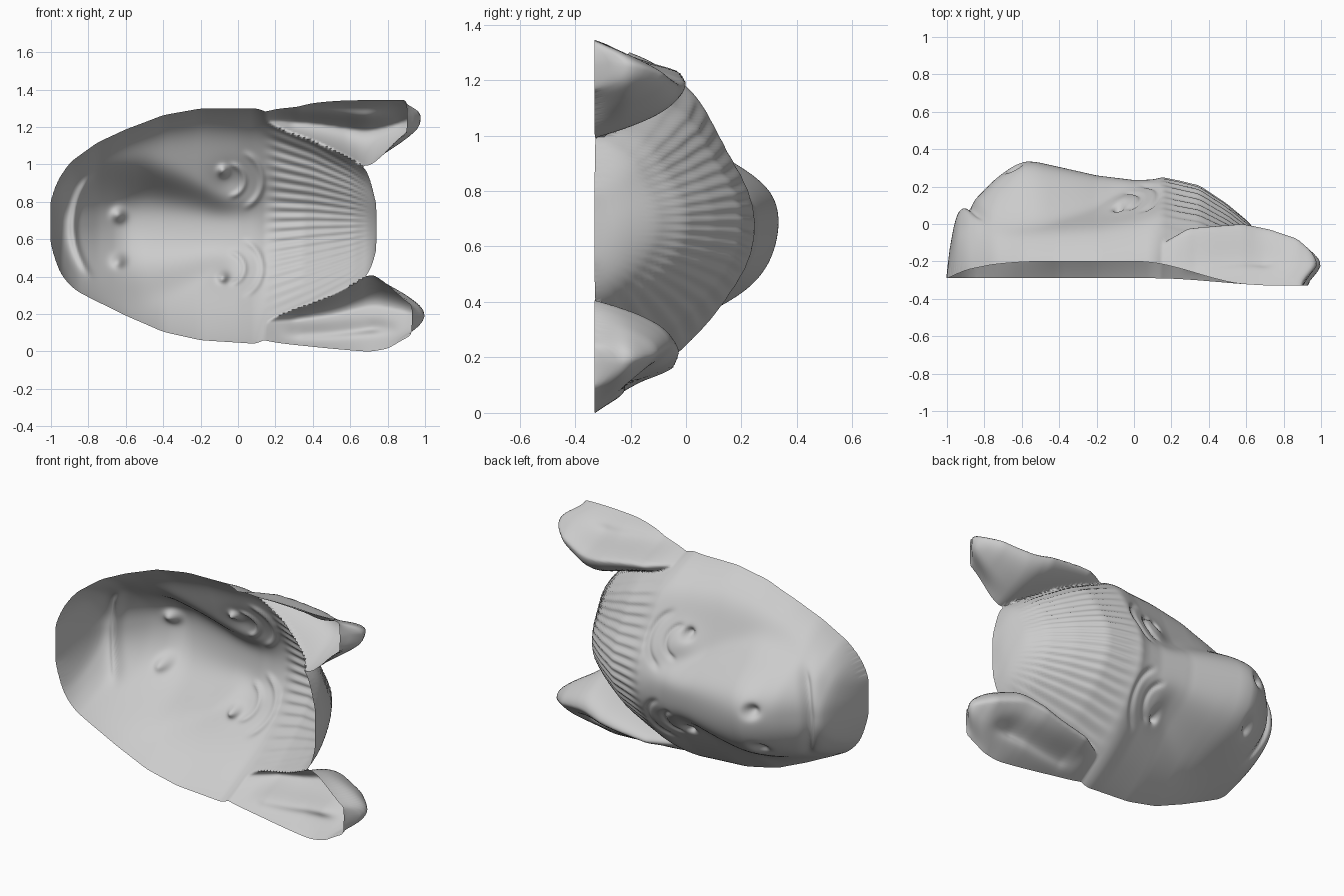
import bpy
import bmesh
from math import exp, sin, pi, hypot, atan2

default = bpy.data.objects.get("Cube")
if default:
    bpy.data.objects.remove(default, do_unlink=True)

BASE = -0.34
STEP = 0.01
MIDDLE = 0.645


# Helper curves
def smooth(a, b, value):
    t = min(1, max(0, (value - a) / (b - a)))
    return t * t * (3 - 2 * t)


def linear(points, x):
    if x <= points[0][0]:
        return points[0][1]
    for (xa, ya), (xb, yb) in zip(points, points[1:]):
        if x <= xb:
            return ya + (yb - ya) * (x - xa) / (xb - xa)
    return points[-1][1]


def profile(points, x, blur=0.02):
    """Read a profile with its corners rounded off."""
    offsets = (-2, -1, 0, 1, 2)
    return sum(linear(points, x + blur * k) for k in offsets) / len(offsets)


def spot(x, z, cx, cz, radius):
    return exp(-((x - cx) ** 2 + (z - cz) ** 2) / radius ** 2)


def arc(x, z, cx, cz, radius, width, facing, spread):
    """Soft curved line around a centre, facing +x (1) or -x (-1)."""
    dx, dz = (x - cx) * facing, z - cz
    line = exp(-((hypot(dx, dz) - radius) / width) ** 2)
    return line * (1 - smooth(spread * 0.6, spread, abs(atan2(dz, dx))))


# Head outline and ridge along its length
HEAD_LOW = [(-1.02, .64), (-1, .57), (-.97, .46), (-.93, .39), (-.87, .33), (-.6, .18),
            (-.4, .09), (-.2, .045), (.1, .03), (.4, .2), (.6, .33), (.7, .42), (.75, .5),
            (.78, .58)]
HEAD_HIGH = [(-1.02, .76), (-1, .83), (-.97, .92), (-.9, 1.03), (-.75, 1.15), (-.6, 1.23),
             (-.4, 1.31), (-.2, 1.345), (.1, 1.335), (.4, 1.19), (.6, 1.06), (.7, .97),
             (.75, .84), (.78, .76)]
HEAD_RIDGE = [(-1.02, -.5), (-1, -.24), (-.97, -.06), (-.95, .02), (-.9, .05), (-.75, .09),
              (-.5, .11), (-.2, .14), (0, .19), (.15, .25), (.35, .2), (.5, .1), (.62, 0),
              (.7, -.12), (.77, -.34), (.82, -.6)]
MUZZLE = [(-.92, .02), (-.86, .06), (-.78, .12), (-.7, .18), (-.62, .23), (-.54, .23),
          (-.4, .185), (-.2, .12), (0, .045), (.12, 0)]
MUZZLE_WIDTH = [(-.8, .3), (-.5, .305), (-.3, .24), (-.1, .16), (.1, .14)]

# Ear outlines measured from the outer rim, and their shared ridge
LOWER_EAR = {
    "low": [(.1, .05), (.2, .035), (.45, .015), (.7, 0), (.88, .02), (.97, .06), (1.05, .1)],
    "high": [(.1, .24), (.3, .27), (.5, .33), (.72, .43), (.85, .38), (.95, .32), (1.05, .24)],
    "crest": 0.6, "drop": 0.025}
UPPER_EAR = {
    "low": [(.1, .03), (.2, .02), (.4, 0), (1.05, 0)],
    "high": [(.1, .2), (.3, .24), (.5, .3), (.7, .37), (.8, .33), (.9, .27), (1.05, .17)],
    "crest": 0.47, "drop": 0}
EAR_RIDGE = [(-.05, -.34), (.1, -.14), (.3, -.02), (.6, 0), (.75, -.03), (.9, -.08),
             (.97, -.14), (1, -.18), (1.03, -.27), (1.05, -.5)]


def mound(rise, shape):
    """Scale a cross-section, running on below the rim where it ends."""
    if rise <= 0:
        return BASE + rise
    return BASE + (rise * shape if shape > 0 else shape * 0.6)


def head_height(x, z):
    low, high = profile(HEAD_LOW, x, 0.012), profile(HEAD_HIGH, x, 0.012)
    t = (z - (low + high) / 2) / (high - low) * 2
    shape = 1 - abs(t) ** (2.5 - 0.5 * smooth(-0.95, -0.6, x))
    if shape > 0:
        fullness = 0.45 if t > 0 else 0.12
        shape **= 1 - fullness * smooth(0.25, 0.8, abs(t))
    y = mound(profile(HEAD_RIDGE, x, 0.008) - BASE, shape)
    if abs(t) > 1:
        return y
    # Muzzle and bridge of the nose
    across = abs(z - MIDDLE) / profile(MUZZLE_WIDTH, x)
    y += profile(MUZZLE, x) * exp(-across ** 4.2)
    # Nostrils
    for side in (-1, 1):
        y -= 0.05 * spot(x, z, -0.64, 0.615 + side * 0.125, 0.035)
    # Mouth and lips
    y -= 0.03 * arc(x, z, -0.45, 0.68, 0.43, 0.018, -1, 0.75)
    y += 0.015 * arc(x, z, -0.45, 0.68, 0.48, 0.03, -1, 0.75)
    # Eyes with lids and brows
    for side in (-1, 1):
        cz = 0.69 + side * 0.235
        y += 0.025 * spot(x, z, -0.04, cz, 0.08)
        y -= 0.015 * arc(x, z, -0.05, cz, 0.085, 0.014, 1, 1.7)
        y -= 0.015 * arc(x, z, -0.03, cz, 0.16, 0.016, 1, 1.3)
        y -= 0.05 * spot(x, z, -0.08, cz + side * 0.05, 0.026)
    # Combed wool fanning over the crown
    wool = smooth(0.12, 0.25, x) * (1 - smooth(0.6, 0.74, x)) * (1 - smooth(0.85, 1, abs(t)))
    return y + 0.006 * wool * sin(2 * pi * 11 * t)


def ear_height(x, z, ear):
    low, high = profile(ear["low"], x), profile(ear["high"], x)
    crest = low + (high - low) * ear["crest"]
    if z < crest:
        shape = 1 - ((crest - z) / (crest - low)) ** 1.2
    else:
        shape = 1 - ((z - crest) / (high - crest)) ** 2.2
    y = mound(profile(EAR_RIDGE, x, 0.008) - ear["drop"] - BASE, shape)
    # Long hollow of the ear
    hollow = smooth(0.2, 0.35, x) * (1 - smooth(0.7, 0.88, x))
    middle = low + (crest - low) * 0.55
    return y - 0.06 * hollow * exp(-((z - middle) / 0.035) ** 2)


def surface_height(x, z):
    return max(head_height(x, z), ear_height(x, z, LOWER_EAR),
               ear_height(x * 1.03, 1.36 - z, UPPER_EAR))


def rim_height(x, z):
    rim = -0.29 - 0.04 * smooth(0.1, 0.8, x)
    return rim + 0.09 * smooth(0.8, 1.25, z) * (1 - smooth(0, 0.6, x))


# Head and ears as one open shell, trimmed along the rim
bm = bmesh.new()
columns, rows = 214, 146
grid = []
for i in range(columns):
    x = -1.045 + i * STEP
    line = []
    for j in range(rows):
        z = -0.045 + j * STEP
        line.append(bm.verts.new((x, surface_height(x, z) - rim_height(x, z), z)))
    grid.append(line)
for i in range(columns - 1):
    for j in range(rows - 1):
        bm.faces.new((grid[i][j], grid[i][j + 1], grid[i + 1][j + 1], grid[i + 1][j]))
bmesh.ops.bisect_plane(bm, geom=bm.verts[:] + bm.edges[:] + bm.faces[:],
                       plane_co=(0, 0, 0), plane_no=(0, 1, 0), clear_inner=True)
for v in bm.verts:
    v.co.y += rim_height(v.co.x, v.co.z)
bmesh.ops.recalc_face_normals(bm, faces=bm.faces[:])
if sum(f.normal.y for f in bm.faces) < 0:
    bmesh.ops.reverse_faces(bm, faces=bm.faces[:])

# Tuck the ear tips and crown under at the rim, and rest the shell on the ground
lowest = min(v.co.z for v in bm.verts)
for v in bm.verts:
    under = 1 - smooth(-0.34, -0.2, v.co.y)
    v.co.x -= 0.1 * under * smooth(0.65, 1, v.co.x)
    v.co.z -= lowest

mesh = bpy.data.meshes.new("animal_head_shell")
bm.to_mesh(mesh)
bm.free()
head = bpy.data.objects.new("animal_head_shell", mesh)
bpy.context.collection.objects.link(head)

# Plain grey clay
clay = bpy.data.materials.new("grey clay")
clay.use_nodes = True
colour = (0.6, 0.6, 0.6, 1)
clay.diffuse_color = colour
clay.node_tree.nodes["Principled BSDF"].inputs["Base Color"].default_value = colour
mesh.materials.append(clay)

bpy.context.view_layer.objects.active = head
head.select_set(True)
bpy.ops.object.shade_smooth_by_angle(angle=pi / 2)
